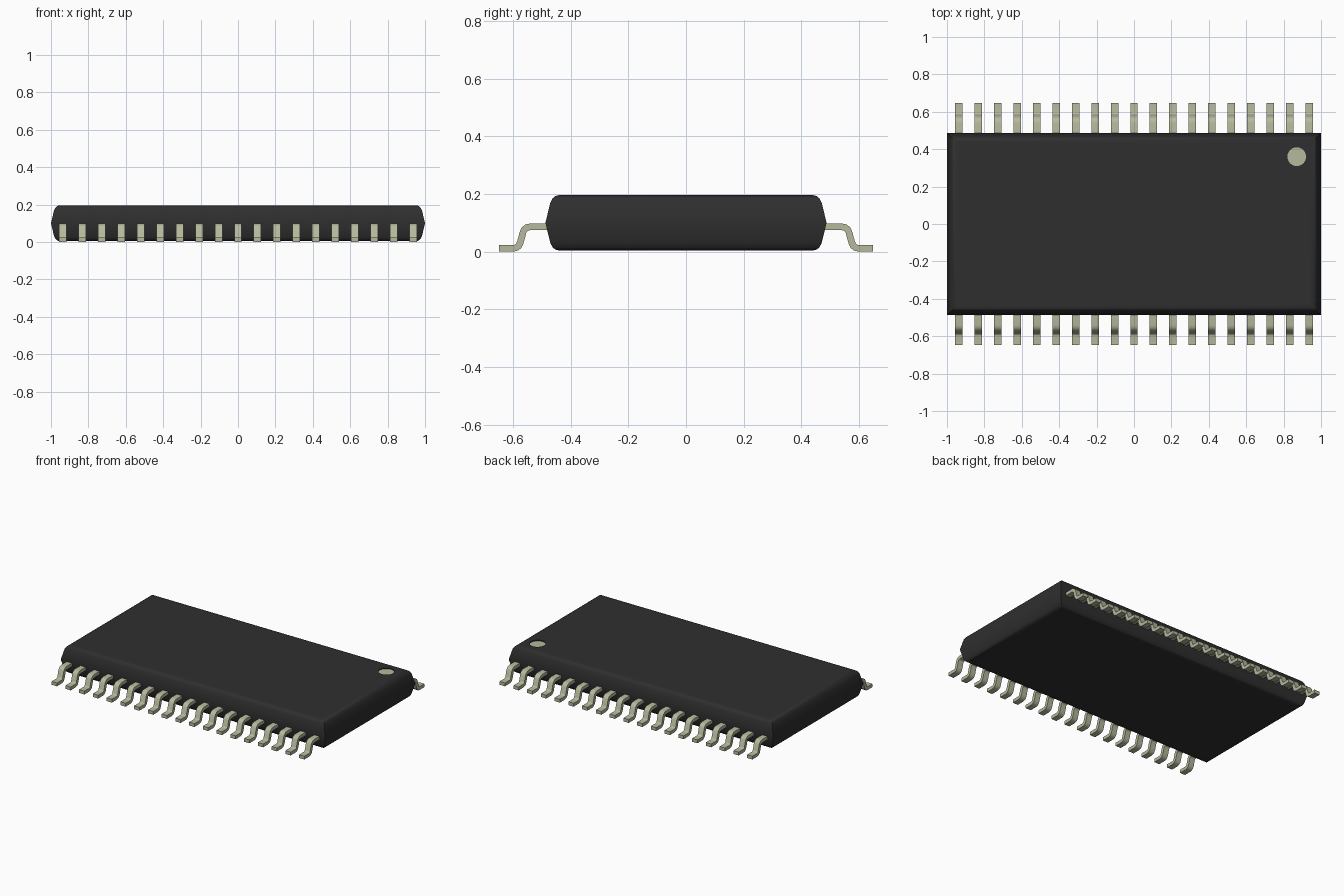
import bpy, bmesh, math
from mathutils import Vector

old = bpy.data.objects.get("Cube")
if old:
    bpy.data.objects.remove(old, do_unlink=True)


def material(name, rgb):
    m = bpy.data.materials.new(name)
    m.use_nodes = True
    m.diffuse_color = (*rgb, 1)
    bsdf = m.node_tree.nodes["Principled BSDF"]
    bsdf.inputs["Base Color"].default_value = (*rgb, 1)
    bsdf.inputs["Roughness"].default_value = 0.6
    return m


def add_object(name, bm, mat, smooth=None):
    bmesh.ops.recalc_face_normals(bm, faces=bm.faces)
    me = bpy.data.meshes.new(name)
    bm.to_mesh(me)
    bm.free()
    me.materials.append(mat)
    ob = bpy.data.objects.new(name, me)
    bpy.context.collection.objects.link(ob)
    if smooth:
        bpy.ops.object.select_all(action='DESELECT')
        ob.select_set(True)
        bpy.context.view_layer.objects.active = ob
        bpy.ops.object.shade_smooth_by_angle(angle=math.radians(smooth))
    return ob


def disc(name, radius, z0, z1, mat):
    bm = bmesh.new()
    bmesh.ops.create_cone(bm, cap_ends=True, segments=32, radius1=radius,
                          radius2=radius, depth=z1 - z0)
    ob = add_object(name, bm, mat)
    ob.location = (0.87, 0.36, (z0 + z1) / 2)
    return ob


dark = material("dark_plastic", (0.028, 0.028, 0.028))
metal = material("pale_metal", (0.47, 0.48, 0.335))

# Package body: stacked rectangles, bulging at mid height
HALF_X, HALF_Y, MID, TOP = 1.0, 0.487, 0.1, 0.196
upper = [(0.012, 0.05), (0.017, 0.07), (0.025, 0.085), (0.035, 0.093),
         (0.047, 0.096), (0.06, 0.096)]
levels = [(i, -h) for i, h in reversed(upper)] + [(0, 0)] + upper
bm = bmesh.new()
rings = []
for inset, h in levels:
    x, y = HALF_X - inset, HALF_Y - inset
    rings.append([bm.verts.new((sx * x, sy * y, MID + h))
                  for sx, sy in ((-1, -1), (1, -1), (1, 1), (-1, 1))])
for a, b in zip(rings, rings[1:]):
    for k in range(4):
        n = (k + 1) % 4
        bm.faces.new((a[k], a[n], b[n], b[k]))
bm.faces.new(rings[0])
bm.faces.new(rings[-1])
body = add_object("package_body", bm, dark, 35)

# Shallow round recess with a pale marker disc on its floor
cutter = disc("marker_cutter", 0.05, TOP - 0.008, TOP + 0.05, dark)
cutter.hide_render = True
cutter.hide_viewport = True
cutter.display_type = 'WIRE'
cut = body.modifiers.new("marker_recess", 'BOOLEAN')
cut.operation = 'DIFFERENCE'
cut.solver = 'EXACT'
cut.object = cutter
disc("orientation_marker", 0.05, TOP - 0.012, TOP - 0.006, metal)

# Gull-wing lead: centre line (distance outward, height) thickened and extruded
path = [Vector(p) for p in (
    (0.46, 0.086), (0.540, 0.086), (0.551, 0.084), (0.559, 0.078),
    (0.564, 0.069), (0.574, 0.033), (0.579, 0.021), (0.586, 0.0145),
    (0.597, 0.012), (0.648, 0.012))]
THICK, WIDTH = 0.023, 0.04
sides = ([], [])
for i, p in enumerate(path):
    d0 = (p - path[max(i - 1, 0)]).normalized()
    d1 = (path[min(i + 1, len(path) - 1)] - p).normalized()
    t = (d0 + d1).normalized()
    n = Vector((-t.y, t.x)) * THICK / 2
    sides[0].append(p + n)
    sides[1].append(p - n)

bm = bmesh.new()
grid = [[bm.verts.new((x, -p.x, p.y)) for x, p in (
    (-WIDTH / 2, a), (WIDTH / 2, a), (WIDTH / 2, b), (-WIDTH / 2, b))]
    for a, b in zip(*sides)]
for a, b in zip(grid, grid[1:]):
    for k in range(4):
        n = (k + 1) % 4
        bm.faces.new((a[k], a[n], b[n], b[k]))
bm.faces.new(grid[0])
bm.faces.new(grid[-1])
lead = add_object("front_lead_01", bm, metal, 50)

# Nineteen leads on each long side
COUNT, PITCH = 19, 0.104
for row, turn in (("front", 0), ("back", math.pi)):
    for i in range(COUNT):
        ob = lead
        if row != "front" or i > 0:
            ob = bpy.data.objects.new(f"{row}_lead_{i + 1:02d}", lead.data)
            bpy.context.collection.objects.link(ob)
        ob.location.x = (i - (COUNT - 1) / 2) * PITCH
        ob.rotation_euler.z = turn
